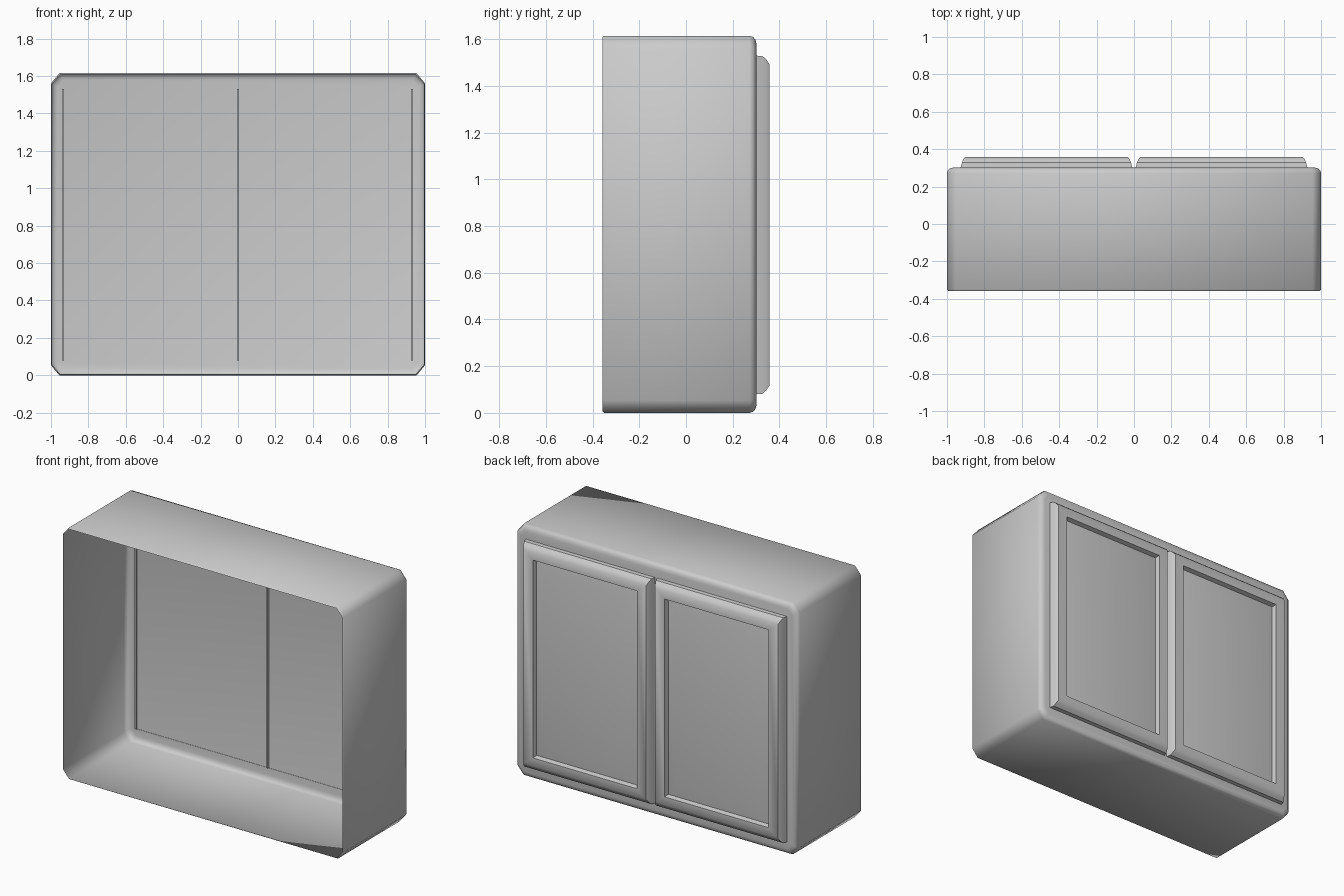
import bpy, bmesh

if "Cube" in bpy.data.objects:
    bpy.data.objects.remove(bpy.data.objects["Cube"])

def loft(name, loops, cap_last=True, angle=0.6):
    """Skin a list of equal-length point loops; optionally close the last one."""
    bm = bmesh.new()
    rings = [[bm.verts.new(p) for p in loop] for loop in loops]
    for a, b in zip(rings, rings[1:]):
        n = len(a)
        for i in range(n):
            bm.faces.new((a[i], a[(i + 1) % n], b[(i + 1) % n], b[i]))
    if cap_last:
        bm.faces.new(rings[-1])
    mesh = bpy.data.meshes.new(name)
    bm.to_mesh(mesh)
    bm.free()
    obj = bpy.data.objects.new(name, mesh)
    bpy.context.collection.objects.link(obj)
    bpy.context.view_layer.objects.active = obj
    bpy.ops.object.select_all(action='DESELECT')
    obj.select_set(True)
    bpy.ops.object.shade_smooth_by_angle(angle=angle)
    return obj

def octagon(y, inset, cut):
    """Rectangle with clipped corners, wound so the back cap faces +y."""
    x, z0, z1 = 1 - inset, inset, 1.615 - inset
    k = cut * 1.2
    return [(p, y, q) for p, q in (
        (-x + cut, z0), (-x, z0 + k), (-x, z1 - k), (-x + cut, z1),
        (x - cut, z1), (x, z1 - k), (x, z0 + k), (x - cut, z0))]

def rect(x0, x1, z0, z1, y, dx, dz):
    return [(x0 + dx, y, z0 + dz), (x0 + dx, y, z1 - dz),
            (x1 - dx, y, z1 - dz), (x1 - dx, y, z0 + dz)]

# Cabinet shell: thin walls, open at the front, rounded around the back
loft("cabinet_shell", [octagon(*s) for s in (
    (-0.358, 0.006, 0.043), (-0.35, 0.0, 0.045), (0.272, 0.0, 0.045),
    (0.288, 0.005, 0.043), (0.298, 0.018, 0.038), (0.302, 0.035, 0.032))],
    angle=0.9)

# Raised-panel doors: (y, inset in x, inset in z)
door_profile = [(0.300, 0.0, 0.0), (0.328, 0.008, 0.002), (0.345, 0.015, 0.018),
                (0.358, 0.024, 0.038), (0.358, 0.09, 0.09), (0.330, 0.098, 0.098),
                (0.343, 0.165, 0.165)]
for side, x0, x1 in (("left", -0.928, -0.008), ("right", 0.008, 0.928)):
    loft(side + "_door", [rect(x0, x1, 0.08, 1.53, *s) for s in door_profile],
         angle=0.6)

# Narrow seams showing on the inside of the back wall
for label, x in (("left", -0.935), ("middle", 0.0), ("right", 0.93)):
    seam = [rect(x - 0.006, x + 0.006, 0.08, 1.53, y, 0, 0) for y in (0.302, 0.292)]
    loft(label + "_seam", [loop[::-1] for loop in seam[::1]], angle=0.5)
